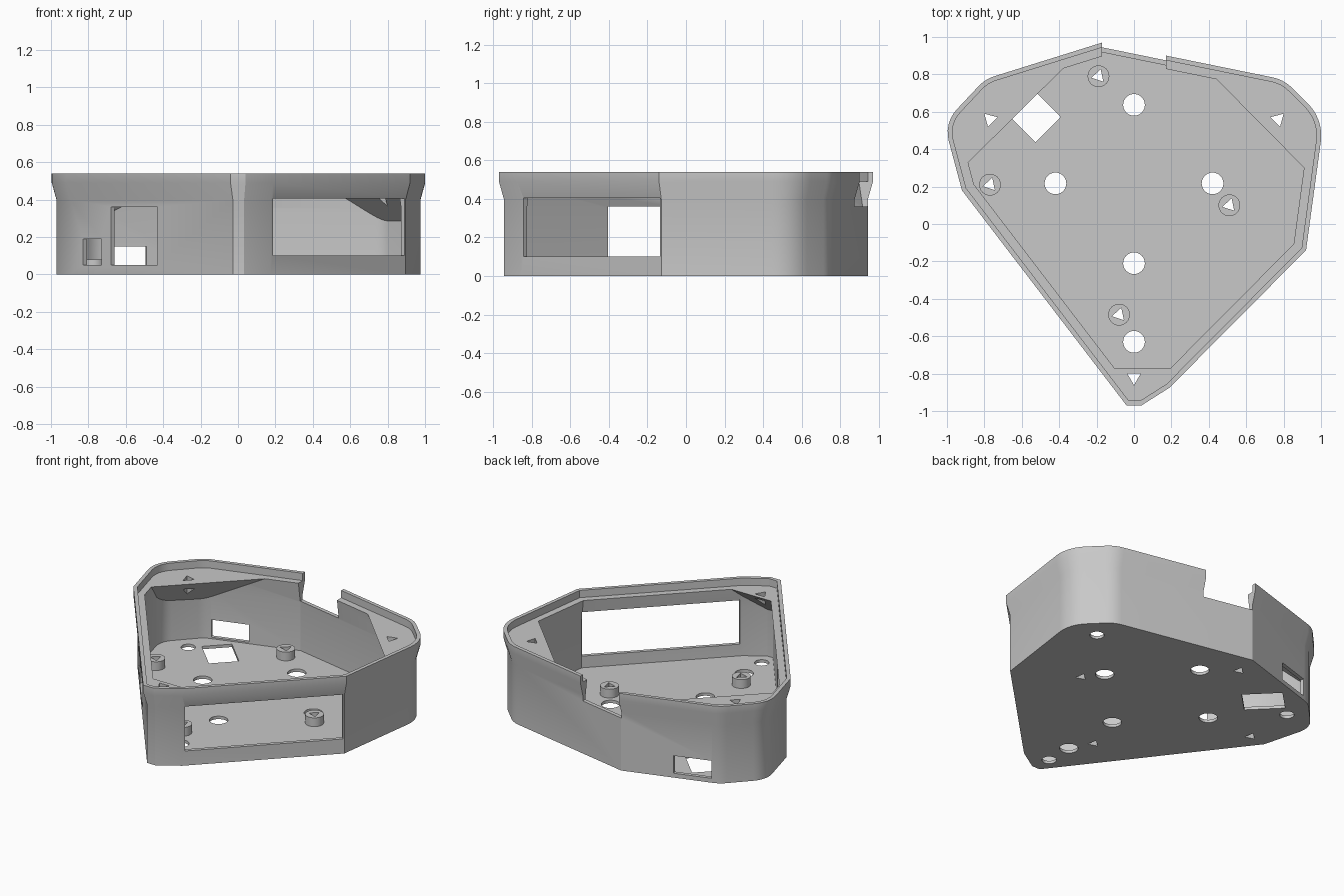
import bpy, bmesh, math
from mathutils import Vector, Matrix

cube = bpy.data.objects.get("Cube")
if cube:
    bpy.data.objects.remove(cube, do_unlink=True)

grey = bpy.data.materials.new("plain grey")
grey.use_nodes = True
grey.diffuse_color = (0.58, 0.58, 0.58, 1)
grey.node_tree.nodes["Principled BSDF"].inputs["Base Color"].default_value = (0.58, 0.58, 0.58, 1)

FLOOR, LEDGE, TOP = 0.02, 0.49, 0.54

# Plan corners, counter-clockwise: x, y, fillet radius
CORNERS = [(-0.04, -0.97, 0), (0.04, -0.97, 0), (0.19, -0.875, 0), (0.92, -0.14, 0),
           (1.015, 0.56, 0.24), (0.80, 0.772, 0.2), (-0.17, 0.97, 0),
           (-0.795, 0.775, 0.2), (-1.016, 0.54, 0.18), (-0.92, 0.18, 0)]


def rounded_outline(corners, steps=6):
    pts = []
    for i, (x, y, r) in enumerate(corners):
        p = Vector((x, y))
        if not r:
            pts.append(p)
            continue
        u = (Vector(corners[i - 1][:2]) - p).normalized()
        v = (Vector(corners[(i + 1) % len(corners)][:2]) - p).normalized()
        half = u.angle(v) / 2
        centre = p + (u + v).normalized() * r / math.sin(half)
        t = r / math.tan(half)
        a, b = p + u * t - centre, p + v * t - centre
        for k in range(steps + 1):
            pts.append(centre + a.lerp(b, k / steps).normalized() * r)
    return pts


def inset(pts, d):
    """Mitred inward offset that keeps the point count."""
    out = []
    for i, p in enumerate(pts):
        e = (p - pts[i - 1]).normalized()
        f = (pts[(i + 1) % len(pts)] - p).normalized()
        n, m = Vector((-e.y, e.x)), Vector((-f.y, f.x))
        out.append(p + (n + m) * d / (1 + n.dot(m)))
    return out


def beyond(pts, a, n):
    """Points of a loop beyond the line through a with normal n, with their distances."""
    out = []
    for i, q in enumerate(pts):
        p = pts[i - 1]
        s, t = (p - a).dot(n), (q - a).dot(n)
        if s * t < 0:
            out.append((p.lerp(q, s / (s - t)), 0))
        if t > 0:
            out.append((q, t))
    return out


def loft(bm, rings):
    """Skin a list of (points, z) rings and cap both ends."""
    loops = [[bm.verts.new((p.x, p.y, z)) for p in pts] for pts, z in rings]
    for a, b in zip(loops, loops[1:]):
        for i in range(len(a)):
            j = (i + 1) % len(a)
            bm.faces.new((a[i], a[j], b[j], b[i]))
    bm.faces.new(loops[0][::-1])
    bm.faces.new(loops[-1])


def prism(bm, x, y, r, sides, z0, z1, turn=0):
    pts = [Vector((x, y)) + Vector((math.cos(a), math.sin(a))) * r
           for a in (math.radians(turn) + math.tau * k / sides for k in range(sides))]
    loft(bm, [(pts, z0), (pts, z1)])


def box_cut(bm, p, q, z0, z1, depth=0.26):
    """Box cutter centred on the line from p to q."""
    p, q = Vector(p), Vector(q)
    mid, d = (p + q) / 2, q - p
    m = (Matrix.Translation((mid.x, mid.y, (z0 + z1) / 2))
         @ Matrix.Rotation(math.atan2(d.y, d.x), 4, 'Z')
         @ Matrix.Diagonal((d.length, depth, z1 - z0, 1)))
    bmesh.ops.create_cube(bm, size=1, matrix=m)


def make(name, bm):
    bmesh.ops.recalc_face_normals(bm, faces=bm.faces)
    me = bpy.data.meshes.new(name)
    bm.to_mesh(me)
    bm.free()
    me.materials.append(grey)
    ob = bpy.data.objects.new(name, me)
    bpy.context.collection.objects.link(ob)
    return ob


parts = []
outline = rounded_outline(CORNERS)

# Tray: flared outer wall, stepped lip, tapering inner wall and thin floor
bm = bmesh.new()
loft(bm, [(inset(outline, d), z) for d, z in
          ((0.025, 0), (0.025, 0.4), (0, LEDGE), (0, TOP), (0.025, TOP),
           (0.025, LEDGE), (0.07, LEDGE), (0.05, 0.35), (0.05, FLOOR))])
parts.append(make("tray_shell", bm))

# Corner screw ledges with sloping undersides
LEDGES = [("back_left_ledge", (0.90, 0.31), (0.44, 0.775)),
          ("back_right_ledge", (-0.38, 0.83), (-0.885, 0.33)),
          ("front_ledge", (-0.105, -0.77), (0.19, -0.77))]
for name, a, b in LEDGES:
    a, b = Vector(a), Vector(b)
    d = (b - a).normalized()
    out = Vector((d.y, -d.x))
    bm = bmesh.new()
    for p, dist in beyond(inset(outline, 0.07), a, out):
        bm.verts.new((p.x, p.y, LEDGE))
    for p, dist in beyond(inset(outline, 0.048), a, out):
        if dist > 0.03:
            bm.verts.new((p.x, p.y, LEDGE - dist))
    bmesh.ops.convex_hull(bm, input=bm.verts)
    bmesh.ops.dissolve_limit(bm, angle_limit=0.01, verts=bm.verts, edges=bm.edges)
    parts.append(make(name, bm))

# Screw bosses on the floor
BOSSES = [(-0.19, 0.79), (-0.77, 0.21), (0.51, 0.10), (-0.08, -0.485)]
for i, (x, y) in enumerate(BOSSES):
    bm = bmesh.new()
    prism(bm, x, y, 0.058, 32, FLOOR - 0.01, 0.08)
    parts.append(make(f"screw_boss_{i + 1}", bm))

# Cutters for every hole and opening
bm = bmesh.new()
for x, y in BOSSES:
    prism(bm, x, y, 0.039, 3, -0.1, 0.2, 72)
for x, y, turn in ((-0.77, 0.56, 135), (0.77, 0.56, 45), (0, -0.82, -90)):
    prism(bm, x, y, 0.042, 3, 0.15, 0.7, turn)
    prism(bm, x, y, 0.045, 24, -0.1, 0.1)
for x, y in ((0, 0.637), (-0.42, 0.217), (0.42, 0.217), (0, -0.21), (0, -0.63)):
    prism(bm, x, y, 0.058, 32, -0.1, 0.1)
box_cut(bm, (-0.46, 0.505), (-0.64, 0.685), -0.1, 0.1, 0.19)
box_cut(bm, (0.185, -0.84), (0.89, -0.135), 0.1, 0.405)
box_cut(bm, (-0.43, -0.42), (-0.68, -0.095), 0.05, 0.36)
box_cut(bm, (-0.73, -0.03), (-0.83, 0.10), 0.05, 0.19, 0.14)
box_cut(bm, (-0.495, 0.84), (-0.73, 0.765), 0.03, 0.15, 0.2)
box_cut(bm, (-0.17, 0.93), (0.17, 0.93), 0.36, 0.7)
cutter = make("hole_cutter", bm)
cutter.hide_render = True

# Cut the parts, then shade smooth with sharp edges kept
for ob in parts:
    bpy.ops.object.select_all(action='DESELECT')
    ob.select_set(True)
    bpy.context.view_layer.objects.active = ob
    mod = ob.modifiers.new("holes", 'BOOLEAN')
    mod.operation, mod.solver, mod.object = 'DIFFERENCE', 'EXACT', cutter
    bpy.ops.object.modifier_apply(modifier=mod.name)
    bpy.ops.object.shade_smooth_by_angle(angle=math.radians(25))
bpy.data.objects.remove(cutter, do_unlink=True)
